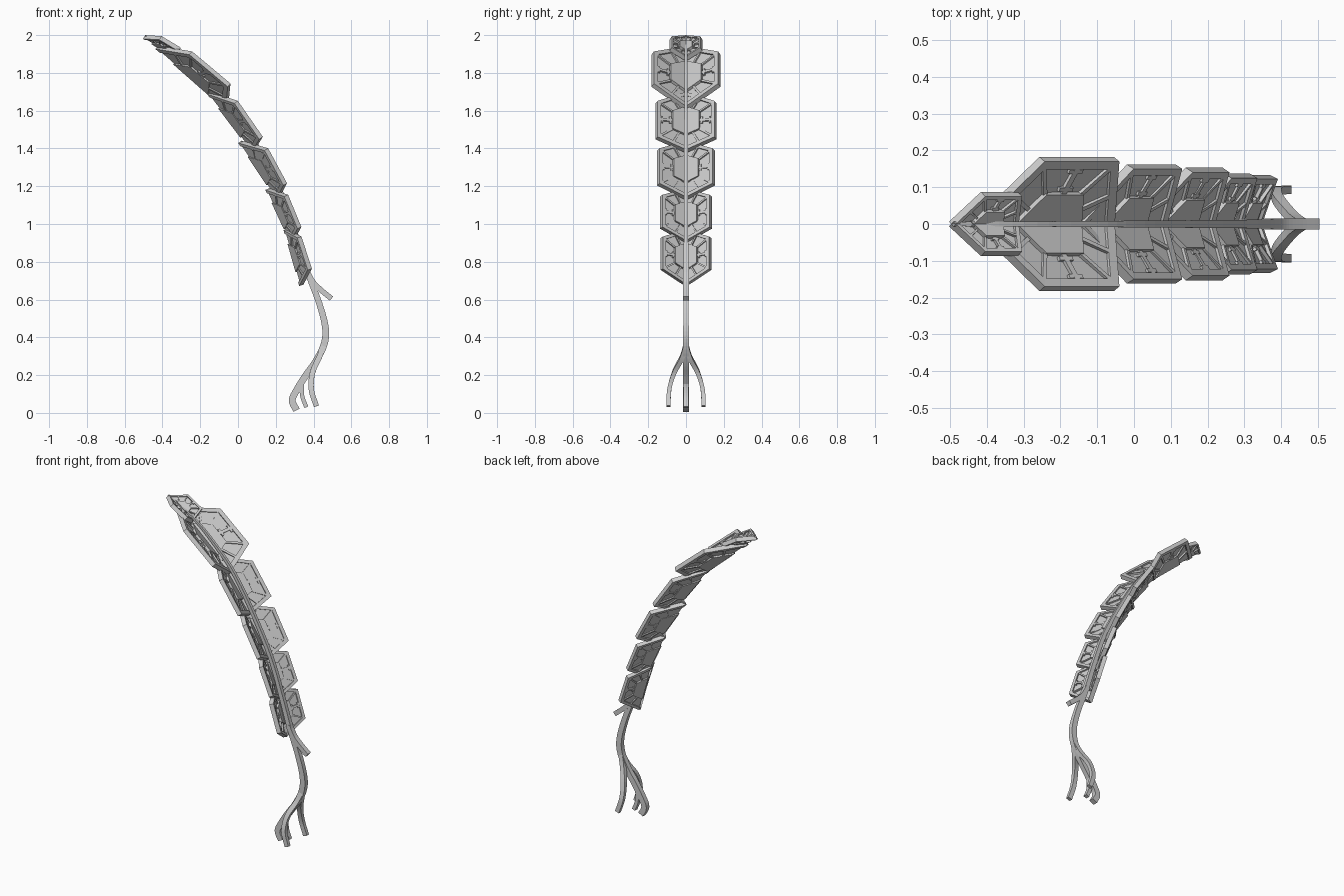
import bpy, bmesh
from mathutils import Vector

if "Cube" in bpy.data.objects:
    bpy.data.objects.remove(bpy.data.objects["Cube"])

grey = bpy.data.materials.new("light grey")
grey.diffuse_color = (0.6, 0.6, 0.6, 1)
grey.use_nodes = True
grey.node_tree.nodes["Principled BSDF"].inputs["Base Color"].default_value = grey.diffuse_color


def finish(name, bm):
    bmesh.ops.recalc_face_normals(bm, faces=bm.faces[:])
    mesh = bpy.data.meshes.new(name)
    bm.to_mesh(mesh)
    bm.free()
    mesh.materials.append(grey)
    ob = bpy.data.objects.new(name, mesh)
    bpy.context.collection.objects.link(ob)
    return ob


def slab(bm, pts, n, lo, hi):
    """Polygon thickened from lo to hi along n."""
    a = [bm.verts.new(p + n * lo) for p in pts]
    b = [bm.verts.new(p + n * hi) for p in pts]
    bm.faces.new(a[::-1])
    bm.faces.new(b)
    k = len(pts)
    for i in range(k):
        j = (i + 1) % k
        bm.faces.new((a[i], a[j], b[j], b[i]))


def smooth_path(pts, steps=5):
    """Catmull-Rom curve through the points."""
    p = [Vector(q) for q in pts]
    p = [p[0] * 2 - p[1]] + p + [p[-1] * 2 - p[-2]]
    out = []
    for i in range(1, len(p) - 2):
        a, b, c, d = p[i - 1:i + 3]
        for s in range(steps):
            t = s / steps
            out.append(0.5 * (2 * b + (c - a) * t + (2 * a - 5 * b + 4 * c - d) * t * t
                              + (3 * b - a - 3 * c + d) * t ** 3))
    return out + [p[-2]]


def sweep(name, pts, start, end):
    """Square bar along a path; start and end are (width, depth)."""
    path = smooth_path(pts)
    bm = bmesh.new()
    rings = []
    last = len(path) - 1
    for i, c in enumerate(path):
        t = (path[min(i + 1, last)] - path[max(i - 1, 0)]).normalized()
        side = Vector((0, 1, 0))
        side = (side - t * side.dot(t)).normalized()
        up = t.cross(side)
        f = min(1, i / last * 1.6)
        w = (start[0] + (end[0] - start[0]) * f) / 2
        d = (start[1] + (end[1] - start[1]) * f) / 2
        rings.append([bm.verts.new(c + side * w * a + up * d * b)
                      for a, b in ((-1, -1), (1, -1), (1, 1), (-1, 1))])
    for r, s in zip(rings, rings[1:]):
        for k in range(4):
            j = (k + 1) % 4
            bm.faces.new((r[k], r[j], s[j], s[k]))
    bm.faces.new(rings[0][::-1])
    bm.faces.new(rings[-1])
    return finish(name, bm)


def strut(bm, p, q, n, width):
    side = (q - p).normalized().cross(n) * width / 2
    slab(bm, [p - side, q - side, q + side, p + side], n, -0.011, 0.012)


def leaf_plate(name, half, cb, ob, ot, ct):
    """Folded hexagonal plate: centre bottom, outer bottom, outer top, centre top (x, z)."""
    bms = [bmesh.new() for _ in range(4)]
    for s in (1, -1):
        pts = [Vector((cb[0], 0, cb[1])), Vector((ob[0], s * half, ob[1])),
               Vector((ot[0], s * half, ot[1])), Vector((ct[0], 0, ct[1]))]
        mid = (pts[0] + pts[3]) / 2
        n = (pts[2] - pts[0]).cross(pts[3] - pts[1]).normalized()
        if n.x < 0:
            n = -n

        def sc(p, f):
            return mid + (p - mid) * f
        # thin panel
        slab(bms[0], [sc(p, 0.95) for p in pts], n, -0.004, 0.004)
        # raised border
        for a, b in zip(pts, pts[1:]):
            slab(bms[1], [a, b, sc(b, 0.88), sc(a, 0.88)], n, -0.013, 0.013)
        # small inner hexagon
        slab(bms[2], [sc(p, 0.5) for p in pts], n, -0.012, 0.018)
        # struts between the inner hexagon and the border
        m = (pts[1] + pts[2]) / 2
        strut(bms[3], sc(m, 0.48), sc(m, 0.9), n, half * 0.1)
        for p in (pts[1], pts[2], (pts[0] + pts[1]) / 2, (pts[2] + pts[3]) / 2):
            strut(bms[3], sc(p, 0.48), sc(p, 0.9), n, half * 0.07)
        # cross pieces at the ends of the middle strut
        e = (pts[2] - pts[1]) * 0.09
        for f in (0.56, 0.84):
            strut(bms[3], sc(m, f) - e, sc(m, f) + e, n, half * 0.07)
    for part, bm in zip(("panel", "border", "inner_hexagon", "struts"), bms):
        finish(name + "_" + part, bm)


# plates from the bottom to the tip
leaf_plate("plate_1", 0.128, (0.335, 0.675), (0.38, 0.76), (0.325, 0.93), (0.252, 0.97))
leaf_plate("plate_2", 0.131, (0.285, 0.905), (0.325, 0.98), (0.255, 1.15), (0.155, 1.185))
leaf_plate("plate_3", 0.147, (0.21, 1.135), (0.25, 1.21), (0.15, 1.395), (0.01, 1.435))
leaf_plate("plate_4", 0.156, (0.08, 1.385), (0.122, 1.455), (-0.01, 1.645), (-0.155, 1.695))
leaf_plate("plate_5", 0.176, (-0.06, 1.61), (-0.047, 1.735), (-0.25, 1.905), (-0.43, 1.935))
leaf_plate("tip_plate", 0.081, (-0.32, 1.875), (-0.31, 1.925), (-0.41, 1.985), (-0.497, 1.99))

# curved main stem, running in the groove and down to the front root
sweep("stem", [(-0.48, 0, 1.985), (-0.3, 0, 1.888), (-0.15, 0, 1.758), (-0.03, 0, 1.625),
               (0.1, 0, 1.415), (0.23, 0, 1.16), (0.31, 0, 0.93), (0.37, 0, 0.74),
               (0.43, 0, 0.58), (0.463, 0, 0.45), (0.455, 0, 0.36), (0.41, 0, 0.27),
               (0.36, 0, 0.2), (0.31, 0, 0.12), (0.287, 0, 0.065), (0.31, 0, 0.014)],
      (0.012, 0.012), (0.03, 0.036))

# side shoot and roots
sweep("side_shoot", [(0.36, 0, 0.76), (0.395, 0, 0.695), (0.44, 0, 0.65), (0.495, 0, 0.605)],
      (0.03, 0.03), (0.03, 0.028))
sweep("middle_root", [(0.37, 0, 0.215), (0.34, 0, 0.16), (0.34, 0, 0.09), (0.362, 0, 0.03)],
      (0.026, 0.026), (0.026, 0.022))
for s, side in ((1, "left"), (-1, "right")):
    sweep(side + "_root", [(0.455, 0, 0.36), (0.43, s * 0.02, 0.295), (0.395, s * 0.062, 0.215),
                           (0.388, s * 0.088, 0.125), (0.415, s * 0.093, 0.035)],
          (0.026, 0.03), (0.022, 0.028))
